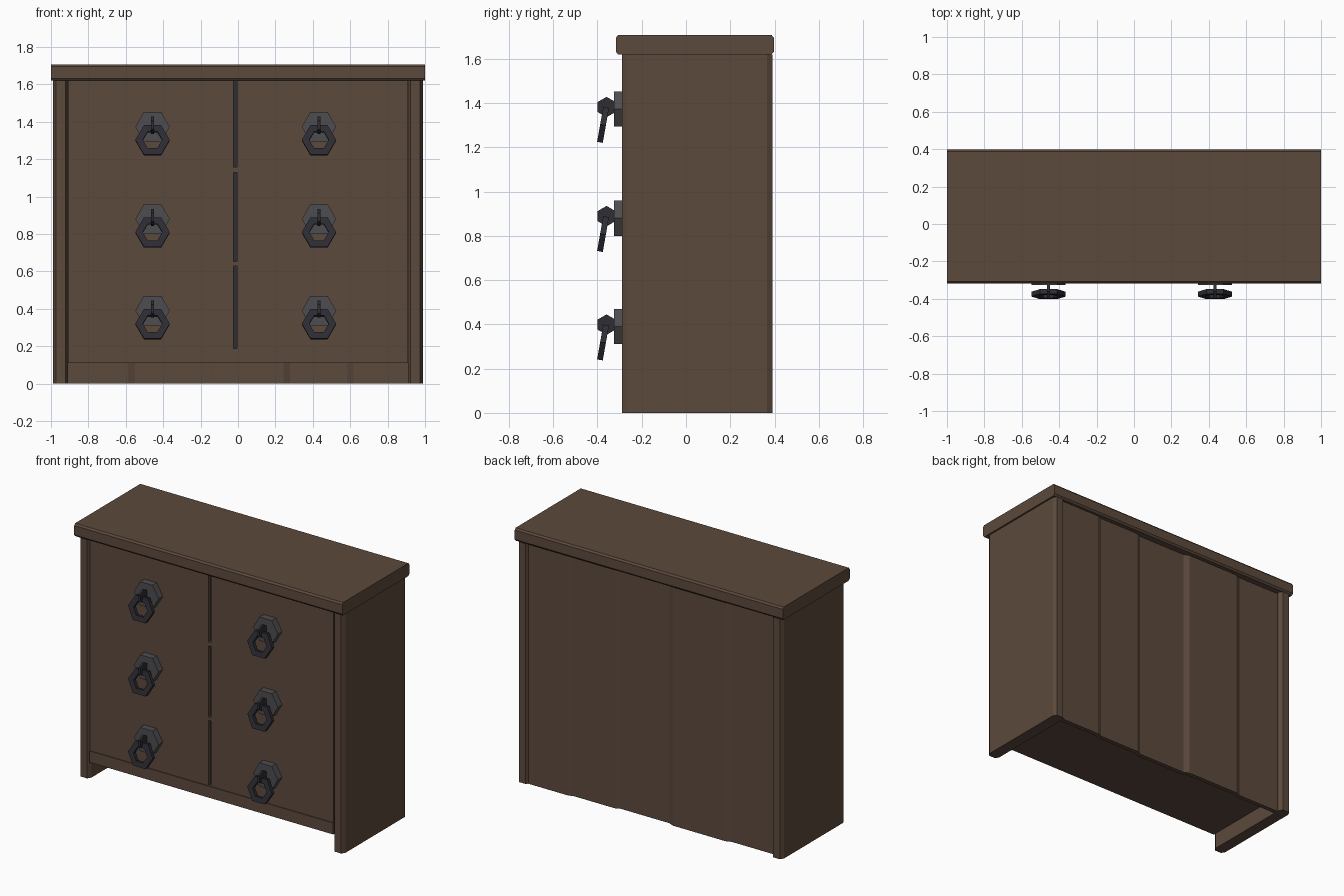
import bpy, bmesh, math
from mathutils import Matrix, Vector

if "Cube" in bpy.data.objects:
    bpy.data.objects.remove(bpy.data.objects["Cube"])


def material(name, rgb):
    m = bpy.data.materials.new(name)
    m.diffuse_color = (*rgb, 1)
    m.use_nodes = True
    m.node_tree.nodes["Principled BSDF"].inputs["Base Color"].default_value = m.diffuse_color
    return m


WOOD = material("brown wood", (0.107, 0.067, 0.046))
PLATE = material("grey iron", (0.075, 0.075, 0.080))
DARK = material("dark iron", (0.026, 0.026, 0.034))


def finish(name, bm, mat):
    bmesh.ops.recalc_face_normals(bm, faces=bm.faces)
    me = bpy.data.meshes.new(name)
    bm.to_mesh(me)
    bm.free()
    me.materials.append(mat)
    ob = bpy.data.objects.new(name, me)
    bpy.context.collection.objects.link(ob)
    return ob


def prism(name, points, offset, mat):
    """Closed polygon of 3D points, extruded by offset."""
    bm = bmesh.new()
    face = bm.faces.new([bm.verts.new(p) for p in points])
    ext = bmesh.ops.extrude_face_region(bm, geom=[face], use_keep_orig=True)
    moved = [v for v in ext["geom"] if isinstance(v, bmesh.types.BMVert)]
    bmesh.ops.translate(bm, verts=moved, vec=offset)
    return finish(name, bm, mat)


def box(name, x0, x1, y0, y1, z0, z1, mat):
    pts = [(x0, y0, z0), (x1, y0, z0), (x1, y1, z0), (x0, y1, z0)]
    return prism(name, pts, (0, 0, z1 - z0), mat)


def chamfered(a0, a1, b0, b1, ca, cb):
    """Rectangle outline with cut corners."""
    return [(a0 + ca, b0), (a1 - ca, b0), (a1, b0 + cb), (a1, b1 - cb),
            (a1 - ca, b1), (a0 + ca, b1), (a0, b1 - cb), (a0, b0 + cb)]


# Top slab, long edges chamfered
prism("top_slab", [(-1, y, z) for y, z in chamfered(-0.317, 0.397, 1.62, 1.707, 0.01, 0.012)],
      (2, 0, 0), WOOD)

# Side panels with chamfered vertical edges
for side, x in (("left", -0.988), ("right", 0.908)):
    prism(side + "_side", [(a, b, 0) for a, b in chamfered(x, x + 0.08, -0.29, 0.39, 0.015, 0.024)],
          (0, 0, 1.62), WOOD)

# Front rail and floor
box("front_rail", -0.91, 0.91, -0.285, -0.24, 0.11, 0.187, WOOD)
box("floor", -0.91, 0.91, -0.24, 0.34, 0.11, 0.15, WOOD)

# Drawer fronts either side of a narrow slit, with flush dividers between rows
FRONT, INNER = -0.28, -0.25
for i, (z0, z1) in enumerate([(0.187, 0.628), (0.652, 1.13), (1.158, 1.62)]):
    box(f"drawer_left_{i}", -0.91, -0.025, FRONT, INNER, z0, z1, WOOD)
    box(f"drawer_right_{i}", -0.005, 0.91, FRONT, INNER, z0, z1, WOOD)
for i, (z0, z1) in enumerate([(0.628, 0.652), (1.13, 1.158)]):
    box(f"divider_{i}", -0.91, 0.91, FRONT, INNER, z0, z1, WOOD)
box("slit_backing", -0.03, 0.0, INNER - 0.005, INNER + 0.005, 0.187, 1.62, DARK)

# Back made of uneven vertical planks joined by narrow slopes
seams = [-0.91, -0.57, -0.14, 0.26, 0.60, 0.91]
depths = [0.353, 0.367, 0.350, 0.365, 0.377]
outer = []
for i, y in enumerate(depths):
    outer += [(seams[i] + (0.018 if i else 0), y), (seams[i + 1] - (0.018 if i < 4 else 0), y)]
outline = outer + [(x, y - 0.03) for x, y in reversed(outer)]
prism("back_planks", [(x, y, 0) for x, y in outline], (0, 0, 1.615), WOOD)


def hexagon(r, start=0):
    return [(r * math.cos(start + i * math.pi / 3), r * math.sin(start + i * math.pi / 3))
            for i in range(6)]


def ring(name, r_out, r_in, depth, matrix, mat):
    """Flat six-sided ring standing in the xz plane."""
    bm = bmesh.new()
    loops = [[bm.verts.new((a, y, b)) for a, b in hexagon(r)]
             for r, y in ((r_out, -depth / 2), (r_out, depth / 2),
                          (r_in, depth / 2), (r_in, -depth / 2))]
    for k in range(4):
        a, b = loops[k], loops[(k + 1) % 4]
        for i in range(6):
            j = (i + 1) % 6
            bm.faces.new((a[i], a[j], b[j], b[i]))
    bm.transform(matrix)
    return finish(name, bm, mat)


# Pulls: hexagonal backplate, eyelet and hanging tilted ring
for x in (-0.457, 0.433):
    for z in (1.373, 0.88, 0.39):
        prism("pull_backplate", [(x + a, -0.325, z + b) for a, b in hexagon(0.092)],
              (0, 0.05, 0), PLATE)
        prism("pull_eyelet", [(x - 0.007, -0.359 + a, z + 0.009 + b)
                              for a, b in hexagon(0.046, math.pi / 6)], (0.014, 0, 0), DARK)
        tilt = Matrix.Translation(Vector((x, -0.375, z - 0.072))) @ Matrix.Rotation(math.radians(-10), 4, 'X')
        # tilt so the lower edge swings forward
        ring("pull_ring", 0.092, 0.052, 0.026, tilt, DARK)
